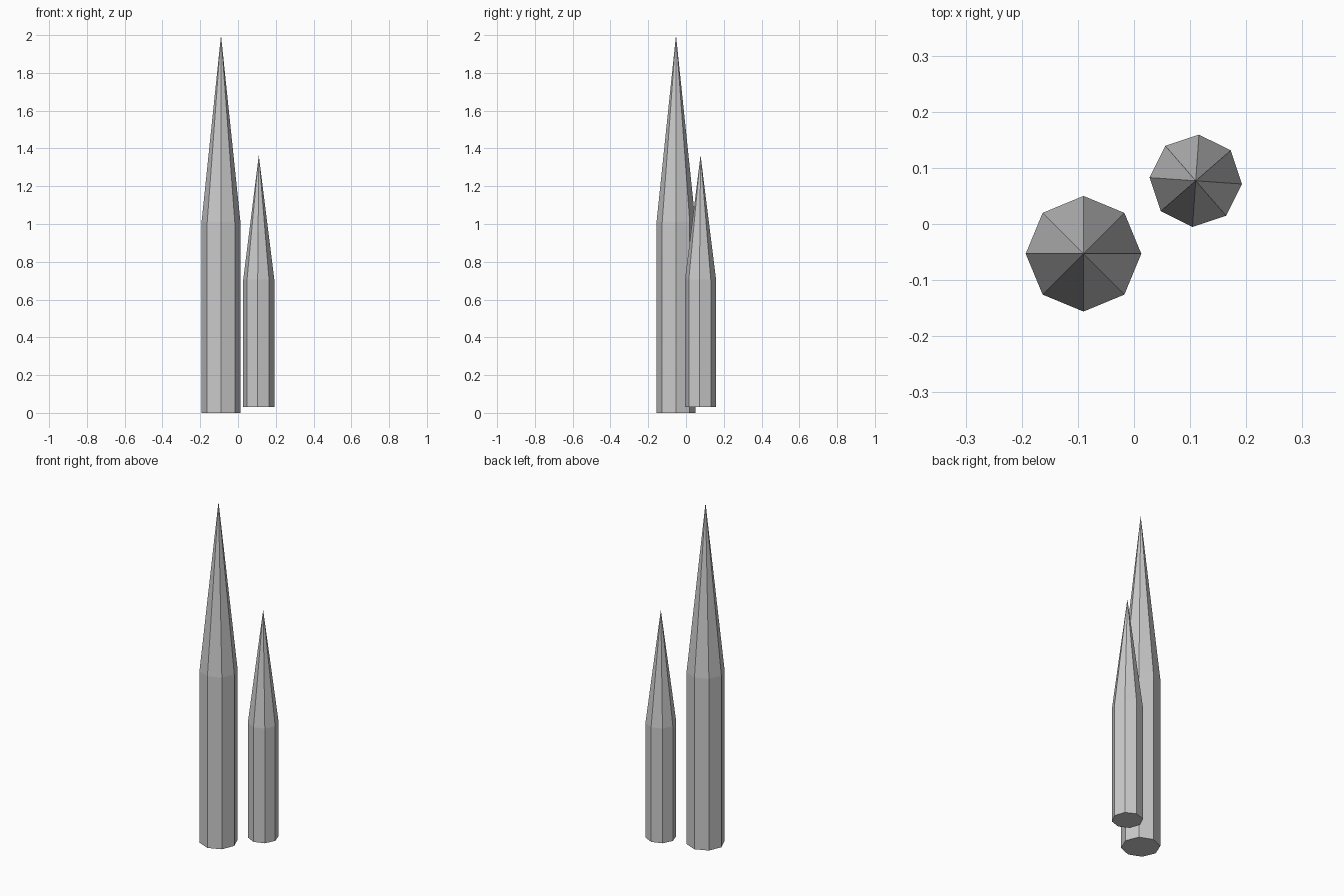
import bpy, bmesh, math

if "Cube" in bpy.data.objects:
    bpy.data.objects.remove(bpy.data.objects["Cube"])

grey = bpy.data.materials.new("stone grey")
grey.diffuse_color = (0.6, 0.6, 0.6, 1)
grey.use_nodes = True
grey.node_tree.nodes["Principled BSDF"].inputs["Base Color"].default_value = grey.diffuse_color


def spike(name, x, y, radius, z_base, z_shoulder, z_tip, turn, sides=8):
    """Closed octagonal shaft with a pointed cap, flat shaded."""
    bm = bmesh.new()
    rings = []
    for z in (z_base, z_shoulder):
        rings.append([bm.verts.new((radius * math.cos(turn + math.tau * i / sides),
                                    radius * math.sin(turn + math.tau * i / sides), z))
                      for i in range(sides)])
    low, high = rings
    tip = bm.verts.new((0, 0, z_tip))
    bm.faces.new(low[::-1])
    for i in range(sides):
        j = (i + 1) % sides
        bm.faces.new((low[i], low[j], high[j], high[i]))
        bm.faces.new((high[i], high[j], tip))
    mesh = bpy.data.meshes.new(name)
    bm.to_mesh(mesh)
    bm.free()
    mesh.materials.append(grey)
    obj = bpy.data.objects.new(name, mesh)
    obj.location = (x, y, 0)
    bpy.context.collection.objects.link(obj)


# Tall spike and its smaller, slightly turned neighbour
spike("tall_spike", -0.09, -0.053, 0.103, 0.0, 1.01, 2.0, 0)
spike("short_spike", 0.11, 0.077, 0.0825, 0.03, 0.705, 1.365, math.radians(-4))
